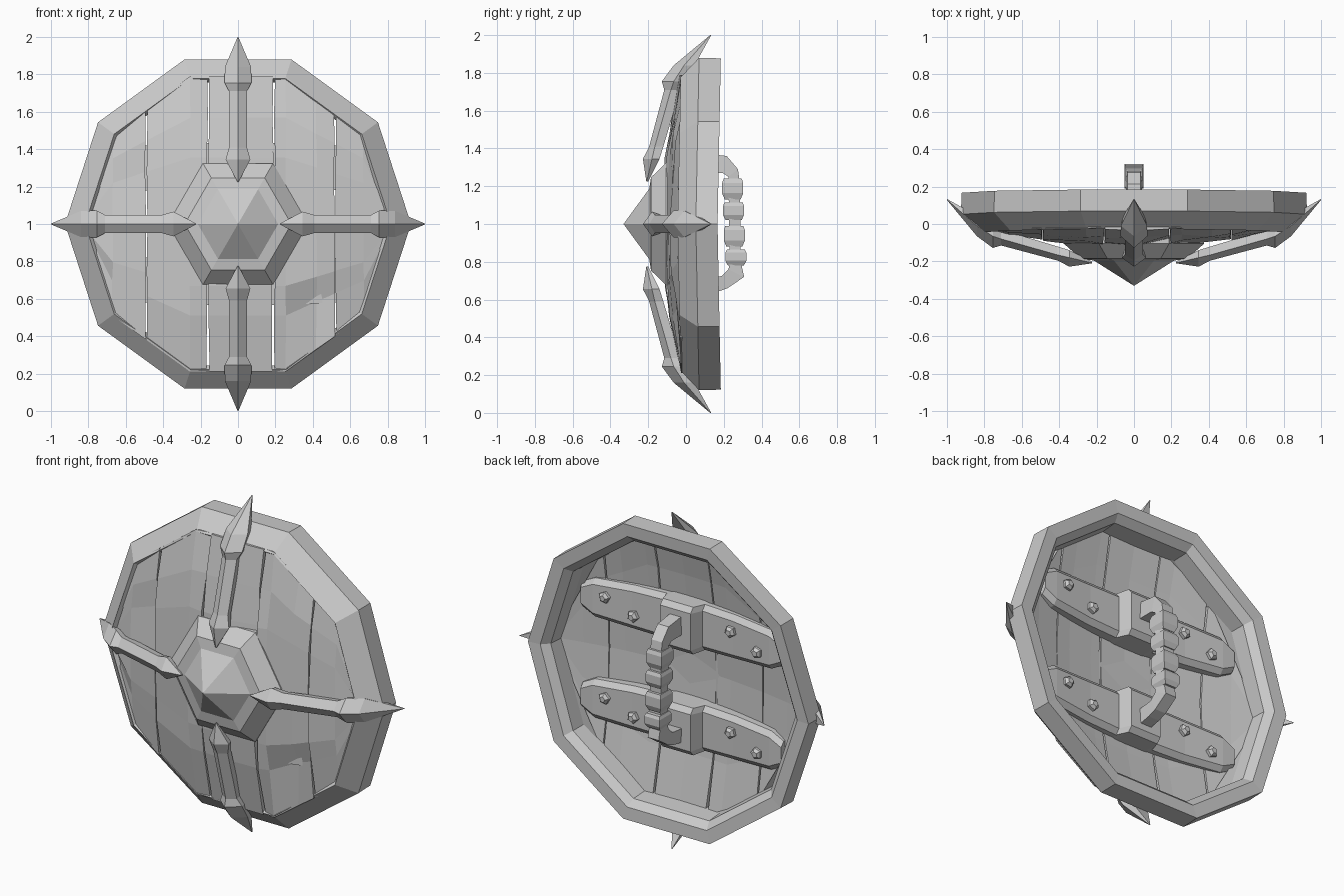
import bpy, bmesh, random
from math import sin, cos, radians, tau
from mathutils import Matrix, Vector

if "Cube" in bpy.data.objects:
    bpy.data.objects.remove(bpy.data.objects["Cube"])

random.seed(4)
CZ = 1.0  # shield centre height


def make(name, verts, faces):
    me = bpy.data.meshes.new(name)
    me.from_pydata([tuple(v) for v in verts], [], faces)
    bm = bmesh.new()
    bm.from_mesh(me)
    bmesh.ops.recalc_face_normals(bm, faces=bm.faces)
    bm.to_mesh(me)
    bm.free()
    ob = bpy.data.objects.new(name, me)
    bpy.context.collection.objects.link(ob)
    return ob


def loft(name, rings, closed=False):
    """Skin a list of equal-length rings, capped unless closed."""
    n, m = len(rings[0]), len(rings)
    verts = [v for r in rings for v in r]
    faces = []
    for i in range(m if closed else m - 1):
        a, b = i * n, (i + 1) % m * n
        faces += [(a + j, a + (j + 1) % n, b + (j + 1) % n, b + j) for j in range(n)]
    if not closed:
        faces += [tuple(range(n)), tuple(range((m - 1) * n, m * n))]
    return make(name, verts, faces)


def dome(x, z):
    """Front face depth of the curved board."""
    return -0.125 + 0.1 * (x * x + z * z) / 0.64


# Rim: ten-sided ring, bowed slightly backward at top and bottom
rim_profile = [(0.925, 0.052), (0.922, 0.167), (0.845, 0.162), (0.805, 0.12),
               (0.795, -0.02), (0.818, -0.045)]
rings = []
for i in range(10):
    a = tau * i / 10
    rings.append([(r * cos(a), y + 0.018 * abs(sin(a)), CZ + r * sin(a)) for r, y in rim_profile])
loft("rim", rings, closed=True)

# Planks: five boards following the dome, clipped to the decagon
corner = [(0.0, 0.789), (0.256, 0.789), (0.671, 0.488), (0.83, 0.0)]


def half_height(x):
    x = abs(x)
    for (x0, h0), (x1, h1) in zip(corner, corner[1:]):
        if x <= x1:
            return h0 + (h1 - h0) * (x - x0) / (x1 - x0)
    return 0.02


board_columns = [(-0.81, -0.671, -0.494), (-0.486, -0.256, -0.165), (-0.155, 0.02, 0.185),
                 (0.195, 0.256, 0.42, 0.516), (0.524, 0.671, 0.81)]
chips = {(3, 1, 2): 0.035, (0, 4, 2): 0.03, (2, 4, 2): 0.03}
for p, cols in enumerate(board_columns):
    rings = []
    for k, t in enumerate((-1, -0.62, -0.42, 0, 0.45, 0.72, 1)):
        front, back = [], []
        for c, x in enumerate(cols):
            z = t * half_height(x)
            jit = random.uniform(-0.008, 0.008) + chips.get((p, k, c), 0)
            dx = random.uniform(-0.004, 0.004)
            front.append((x + dx, dome(x, z) + jit, CZ + z))
            back.append((x + dx, dome(x, z) + 0.06, CZ + z))
        rings.append(front + back[::-1])
    loft(f"plank_{p + 1}", rings)

# Boss: six-sided stepped cone
rings = []
for r, y in [(0.375, -0.06), (0.375, -0.105), (0.285, -0.185), (0.215, -0.195), (0.001, -0.33)]:
    rings.append([(r * cos(tau * i / 6), y, CZ + r * sin(tau * i / 6)) for i in range(6)])
loft("boss", rings)

# Four ridged arms with pointed heads: radius, ridge y, edge y, back y, half width
arm = [(0.225, -0.21, -0.208, -0.20, 0.003), (0.345, -0.228, -0.18, -0.14, 0.066),
       (0.41, -0.195, -0.165, -0.12, 0.048), (0.71, -0.115, -0.08, -0.03, 0.048),
       (0.755, -0.128, -0.065, -0.01, 0.072), (0.84, -0.065, -0.01, 0.045, 0.07),
       (1.0, 0.128, 0.13, 0.134, 0.002)]
for i, side in enumerate(("right", "bottom", "left", "top")):
    turn = Matrix.Rotation(radians(90 * i), 4, 'Y')
    rings = []
    for r, yr, ys, yb, w in arm:
        ring = [(r, yr, 0), (r, ys, w), (r, yb, w * 0.8), (r, yb, -w * 0.8), (r, ys, -w)]
        rings.append([turn @ Vector(v) + Vector((0, 0, CZ)) for v in ring])
    loft(f"arm_{side}", rings)

# Back straps with raised centre, and five-sided nails
half_strap = [(0.66, 0.075, 0.05), (0.58, 0.115, 0.05), (0.33, 0.13, 0.03), (0.125, 0.135, 0.025),
              (0.10, 0.14, 0.10)]  # x, half height, surface y
strap = [(-x, h, y) for x, h, y in half_strap] + half_strap[::-1]
for label, zc in (("upper", 0.3), ("lower", -0.3)):
    rings = []
    for x, h, y in strap:
        z0, base = CZ + zc, dome(x, zc) + 0.04
        rings.append([(x, base, z0 - h), (x, y - 0.025, z0 - h), (x, y, z0 - h + 0.03),
                      (x, y, z0 + h - 0.03), (x, y - 0.025, z0 + h), (x, base, z0 + h)])
    loft(f"strap_{label}", rings)
    for n, (x, dz, y) in enumerate([(-0.5, -0.03, 0.04), (-0.32, 0.04, 0.03),
                                    (0.32, -0.04, 0.03), (0.5, 0.03, 0.04)]):
        rings = [[(x + r * cos(tau * i / 5 + n), y + d, CZ + zc + dz + r * sin(tau * i / 5 + n))
                  for i in range(5)] for r, d in ((0.034, -0.01), (0.034, 0.018), (0.018, 0.034))]
        loft(f"nail_{label}_{n + 1}", rings)

# Handle: bent bar in the side plane
outer = [(0.06, 1.38), (0.17, 1.365), (0.215, 1.36), (0.275, 1.29), (0.285, 1.22), (0.29, 0.80),
         (0.308, 0.72), (0.22, 0.66), (0.165, 0.64), (0.06, 0.62)]
inner = [(0.06, 1.27), (0.17, 1.27), (0.195, 1.27), (0.225, 1.25), (0.225, 1.20), (0.232, 0.80),
         (0.225, 0.76), (0.19, 0.725), (0.165, 0.72), (0.06, 0.71)]
rings = []
for (yo, zo), (yi, zi) in zip(outer, inner):
    rings.append([(-0.036, yo, zo), (0.036, yo, zo), (0.042, yi, zi), (-0.042, yi, zi)])
loft("handle", rings)

# Grip wraps: four chunky bands
for n, (top, bot, yc) in enumerate([(1.24, 1.13, 0.247), (1.115, 1.02, 0.252),
                                    (0.99, 0.88, 0.256), (0.865, 0.78, 0.264)]):
    rings = []
    for f, s in ((0, 0.85), (0.2, 1), (0.7, 1), (1, 0.75)):
        z = top + (bot - top) * f
        w, d = 0.051 * s, 0.056 * s
        rings.append([(-w, yc - d, z), (w, yc - d, z), (w, yc + d, z), (-w, yc + d, z)])
    loft(f"grip_wrap_{n + 1}", rings)
